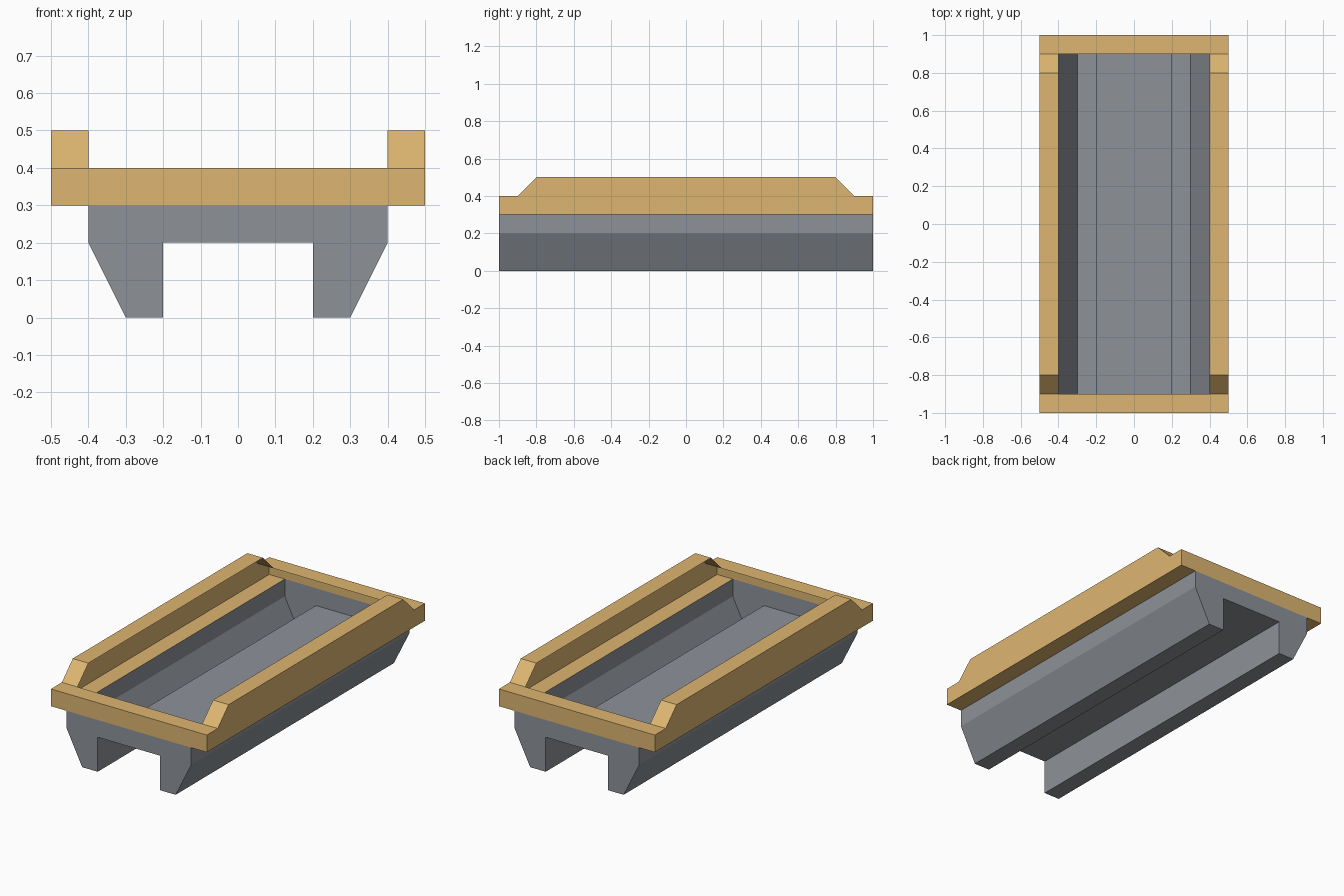
import bpy
import bmesh

if "Cube" in bpy.data.objects:
    bpy.data.objects.remove(bpy.data.objects["Cube"])


def material(name, srgb):
    m = bpy.data.materials.new(name)
    lin = [((c / 255 + 0.055) / 1.055) ** 2.4 for c in srgb]
    m.diffuse_color = (*lin, 1)
    m.use_nodes = True
    m.node_tree.nodes["Principled BSDF"].inputs["Base Color"].default_value = m.diffuse_color
    return m


def shell(name, faces, mat, mirror_axis=None):
    """Make an open shell from faces given as corner loops."""
    bm = bmesh.new()
    for loop in faces:
        bm.faces.new([bm.verts.new(p) for p in loop])
    bmesh.ops.remove_doubles(bm, verts=bm.verts, dist=1e-4)
    mesh = bpy.data.meshes.new(name)
    bm.to_mesh(mesh)
    bm.free()
    mesh.materials.append(mat)
    ob = bpy.data.objects.new(name, mesh)
    bpy.context.collection.objects.link(ob)
    if mirror_axis is not None:
        mod = ob.modifiers.new("mirror", 'MIRROR')
        mod.use_axis = [i == mirror_axis for i in range(3)]
        mod.use_mirror_merge = False
    return ob


wood = material("tan wood", (222, 182, 113))
metal = material("grey metal", (141, 146, 153))

L = 1.0        # half length
W = 0.5        # half width
IN = 0.4       # half width of the opening
Z0, Z1, Z2 = 0.3, 0.4, 0.5   # trim bottom, end beam top, rail top

# Hollow tub with two runners: half profile mirrored, swept along y, open on top
half = [(IN, Z0), (IN, 0.2), (0.3, 0.0), (0.2, 0.0), (0.2, 0.2)]
profile = [(-x, z) for x, z in half] + half[::-1]
tub = [[(x, -L, z) for x, z in profile],
       [(x, L, z) for x, z in reversed(profile)]]
for (ax, az), (bx, bz) in zip(profile, profile[1:]):
    tub.append([(ax, -L, az), (ax, L, az), (bx, L, bz), (bx, -L, bz)])
shell("tub", tub, metal)

# Side rails: outer wall, underside and sloped-end top, open towards the inside
crest = [(-0.9, Z1), (-0.8, Z2), (0.8, Z2), (0.9, Z1)]
rail = [[(W, y, z) for y, z in
         [(-L, Z0), (L, Z0), (L, Z1)] + crest[::-1] + [(-L, Z1)]],
        [(IN, -L, Z0), (IN, L, Z0), (W, L, Z0), (W, -L, Z0)]]
for (ay, az), (by, bz) in zip(crest, crest[1:]):
    rail.append([(IN, ay, az), (W, ay, az), (W, by, bz), (IN, by, bz)])
shell("side_rails", rail, wood, 0)

# End beams: outer face and top
beam = [[(-W, -L, Z0), (W, -L, Z0), (W, -L, Z1), (-W, -L, Z1)],
        [(-W, -L, Z1), (W, -L, Z1), (W, -0.9, Z1), (-W, -0.9, Z1)]]
shell("end_beams", beam, wood, 1)
